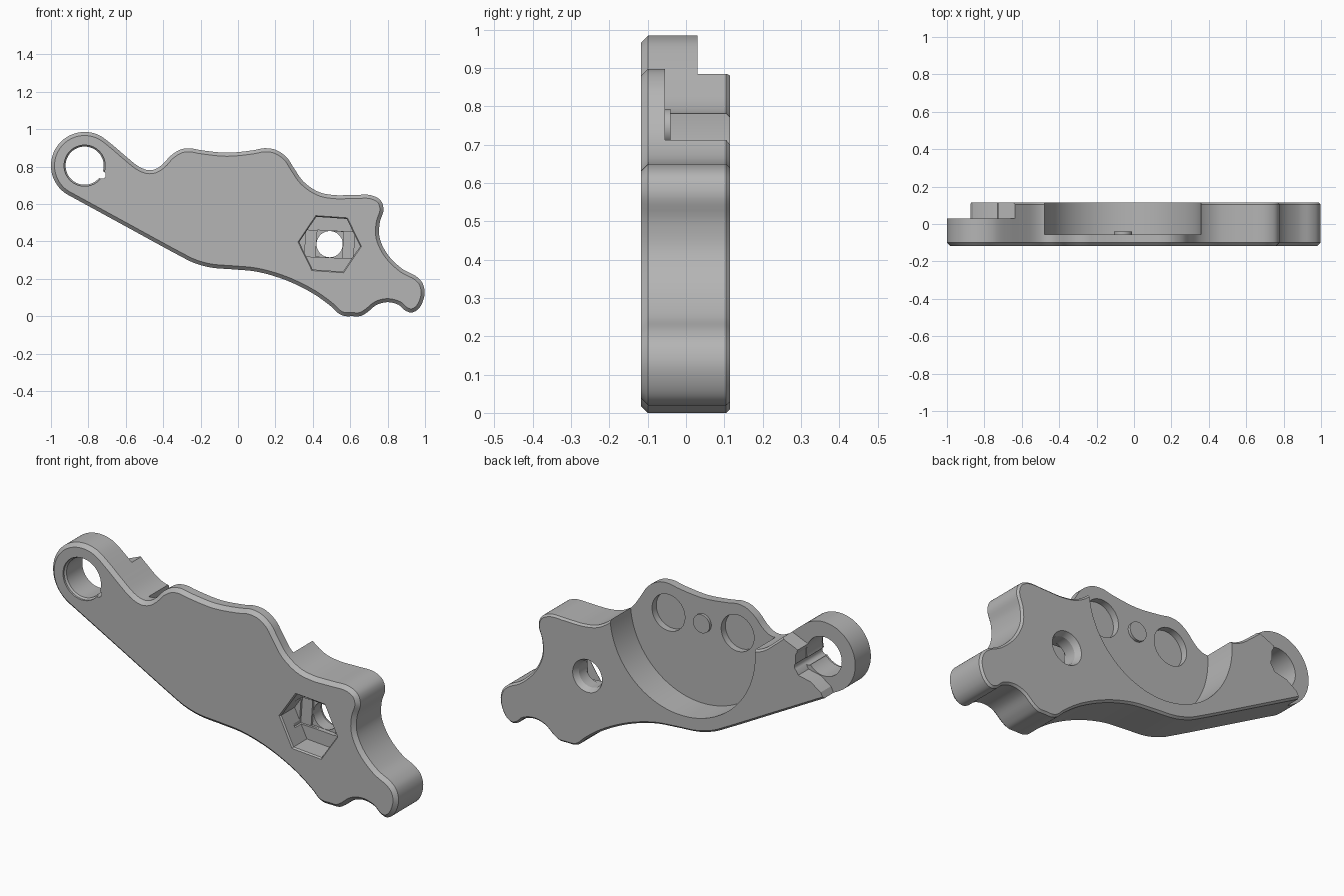
import bpy, bmesh, math
from mathutils import Vector

if "Cube" in bpy.data.objects:
    bpy.data.objects.remove(bpy.data.objects["Cube"])

FRONT, BACK = -0.118, 0.115

grey = bpy.data.materials.new("plain_grey")
grey.diffuse_color = (0.46, 0.46, 0.46, 1)
grey.use_nodes = True
grey.node_tree.nodes["Principled BSDF"].inputs["Base Color"].default_value = grey.diffuse_color


def loft(name, layers):
    """Solid from matching closed outlines; layers = [(y, [(x, z), ...]), ...]."""
    bm = bmesh.new()
    rings = [[bm.verts.new((x, y, z)) for x, z in pts] for y, pts in layers]
    n = len(rings[0])
    for a, b in zip(rings, rings[1:]):
        for i in range(n):
            j = (i + 1) % n
            bm.faces.new((a[i], a[j], b[j], b[i]))
    bm.faces.new(rings[0])
    bm.faces.new(rings[-1])
    bmesh.ops.recalc_face_normals(bm, faces=bm.faces)
    me = bpy.data.meshes.new(name)
    bm.to_mesh(me)
    bm.free()
    ob = bpy.data.objects.new(name, me)
    bpy.context.collection.objects.link(ob)
    me.materials.append(grey)
    return ob


def circle(cx, cz, r, n=64, turn=0.0):
    return [(cx + r * math.cos(turn + i * math.tau / n),
             cz + r * math.sin(turn + i * math.tau / n)) for i in range(n)]


def smooth(pts, steps=5):
    """Closed centripetal spline through the points."""
    P = [Vector(p) for p in pts]
    out, n = [], len(P)
    for i in range(n):
        p0, p1, p2, p3 = (P[(i + k) % n] for k in (-1, 0, 1, 2))
        a, b, c = ((q - p).length ** 0.5 for p, q in ((p0, p1), (p1, p2), (p2, p3)))
        m1 = (p2 - p1) + b * ((p1 - p0) / a - (p2 - p0) / (a + b))
        m2 = (p2 - p1) + b * ((p3 - p2) / c - (p3 - p1) / (b + c))
        for s in range(steps):
            t = s / steps
            out.append((2*t**3 - 3*t*t + 1) * p1 + (t**3 - 2*t*t + t) * m1
                       + (3*t*t - 2*t**3) * p2 + (t**3 - t*t) * m2)
    return out


def inset(pts, d):
    """Move a counter-clockwise outline inward by d."""
    res, n = [], len(pts)
    for i in range(n):
        t = (pts[(i + 1) % n] - pts[i - 1]).normalized()
        res.append(pts[i] + Vector((-t.y, t.x)) * d)
    return res


def cut(target, cutter):
    cutter.hide_render = True
    m = target.modifiers.new("cut", 'BOOLEAN')
    m.operation, m.object, m.solver = 'DIFFERENCE', cutter, 'EXACT'
    bpy.context.view_layer.objects.active = target
    bpy.ops.object.modifier_apply(modifier=m.name)
    bpy.data.objects.remove(cutter)


# Lever outline: round eye at upper left, then counter-clockwise
eye = [(-0.82 + 0.18 * math.cos(math.radians(a)), 0.805 + 0.18 * math.sin(math.radians(a)))
       for a in range(61, 242, 12)]
edge = [(-0.88, 0.633), (-0.6, 0.48), (-0.31, 0.322), (-0.24, 0.287), (-0.15, 0.261),
        (-0.02, 0.25), (0.1, 0.238), (0.25, 0.195), (0.4, 0.122), (0.5, 0.05),
        (0.54, 0.013), (0.57, 0.001), (0.61, 0.0), (0.655, 0.001), (0.69, 0.02),
        (0.74, 0.06), (0.8, 0.075), (0.86, 0.06), (0.895, 0.03), (0.93, 0.02),
        (0.97, 0.045), (0.998, 0.12), (0.985, 0.18), (0.95, 0.215), (0.88, 0.252),
        (0.8, 0.33), (0.757, 0.42), (0.758, 0.5), (0.778, 0.57), (0.762, 0.62),
        (0.71, 0.647), (0.62, 0.648), (0.51, 0.648), (0.43, 0.665), (0.35, 0.72),
        (0.3, 0.79), (0.26, 0.85), (0.2, 0.89), (0.14, 0.898), (0.08, 0.887),
        (-0.06, 0.874), (-0.2, 0.888), (-0.26, 0.898), (-0.31, 0.89), (-0.36, 0.858),
        (-0.4, 0.815), (-0.44, 0.787), (-0.48, 0.781), (-0.53, 0.8), (-0.6, 0.855),
        (-0.67, 0.915)]
outline = smooth(eye + edge)
lever = loft("lever_body", [(FRONT, inset(outline, 0.019)), (FRONT + 0.019, outline),
                            (BACK - 0.01, outline), (BACK, inset(outline, 0.01))])

# Round pocket in the back with two magnet seats
cut(lever, loft("pocket_cutter", [(-0.055, circle(-0.06, 0.745, 0.42, 128)),
                                  (0.2, circle(-0.06, 0.745, 0.42, 128))]))
for x in (-0.26, 0.14):
    cut(lever, loft("seat_cutter", [(-0.09, circle(x, 0.745, 0.095)),
                                    (0.0, circle(x, 0.745, 0.095))]))

# Step behind the eye
step = [(-0.62, 0.93), (-0.635, 0.885), (-0.73, 0.845), (-0.715, 0.82), (-0.715, 0.74),
        (-0.73, 0.715), (-0.8, 0.7), (-0.86, 0.66), (-0.89, 0.6), (-1.1, 0.6),
        (-1.1, 1.1), (-0.62, 1.1)]
cut(lever, loft("step_cutter", [(0.03, step), (0.2, step)]))

# Eye bore with a chamfered mouth and small key notch
cut(lever, loft("bore_cutter", [(-0.2, circle(-0.82, 0.805, 0.11)),
                                (-0.108, circle(-0.82, 0.805, 0.11)),
                                (-0.1, circle(-0.82, 0.805, 0.102)),
                                (0.2, circle(-0.82, 0.805, 0.102))]))
cut(lever, loft("notch_cutter", [(-0.2, circle(-0.727, 0.755, 0.02, 24)),
                                 (0.2, circle(-0.727, 0.755, 0.02, 24))]))

# Hexagonal nut socket, stepped floor and bolt hole
HX, HZ = 0.49, 0.385
hexa = circle(HX, HZ, 0.163, 6, math.radians(-4))
wide = circle(HX, HZ, 0.17, 6, math.radians(-4))
cut(lever, loft("socket_cutter", [(-0.2, wide), (FRONT, wide), (-0.11, hexa), (0.0, hexa)]))
band = [(HX - 0.135, HZ - 0.066), (HX + 0.125, HZ - 0.075),
        (HX + 0.135, HZ + 0.066), (HX - 0.125, HZ + 0.075)]
cut(lever, loft("band_cutter", [(-0.05, band), (0.012, band)]))
square = circle(HX, HZ, 0.1, 4, math.radians(41))
cut(lever, loft("square_cutter", [(-0.05, square), (0.024, square)]))
cut(lever, loft("bolt_cutter", [(-0.05, circle(HX, HZ, 0.07)), (0.085, circle(HX, HZ, 0.07)),
                                (BACK, circle(HX, HZ, 0.085)), (0.2, circle(HX, HZ, 0.085))]))

# Low round boss between the seats
boss = loft("pocket_boss", [(-0.07, circle(-0.06, 0.745, 0.048)),
                            (-0.041, circle(-0.06, 0.745, 0.048))])

for ob in (lever, boss):
    bpy.ops.object.select_all(action='DESELECT')
    ob.select_set(True)
    bpy.context.view_layer.objects.active = ob
    bpy.ops.object.shade_smooth_by_angle(angle=math.radians(25))
